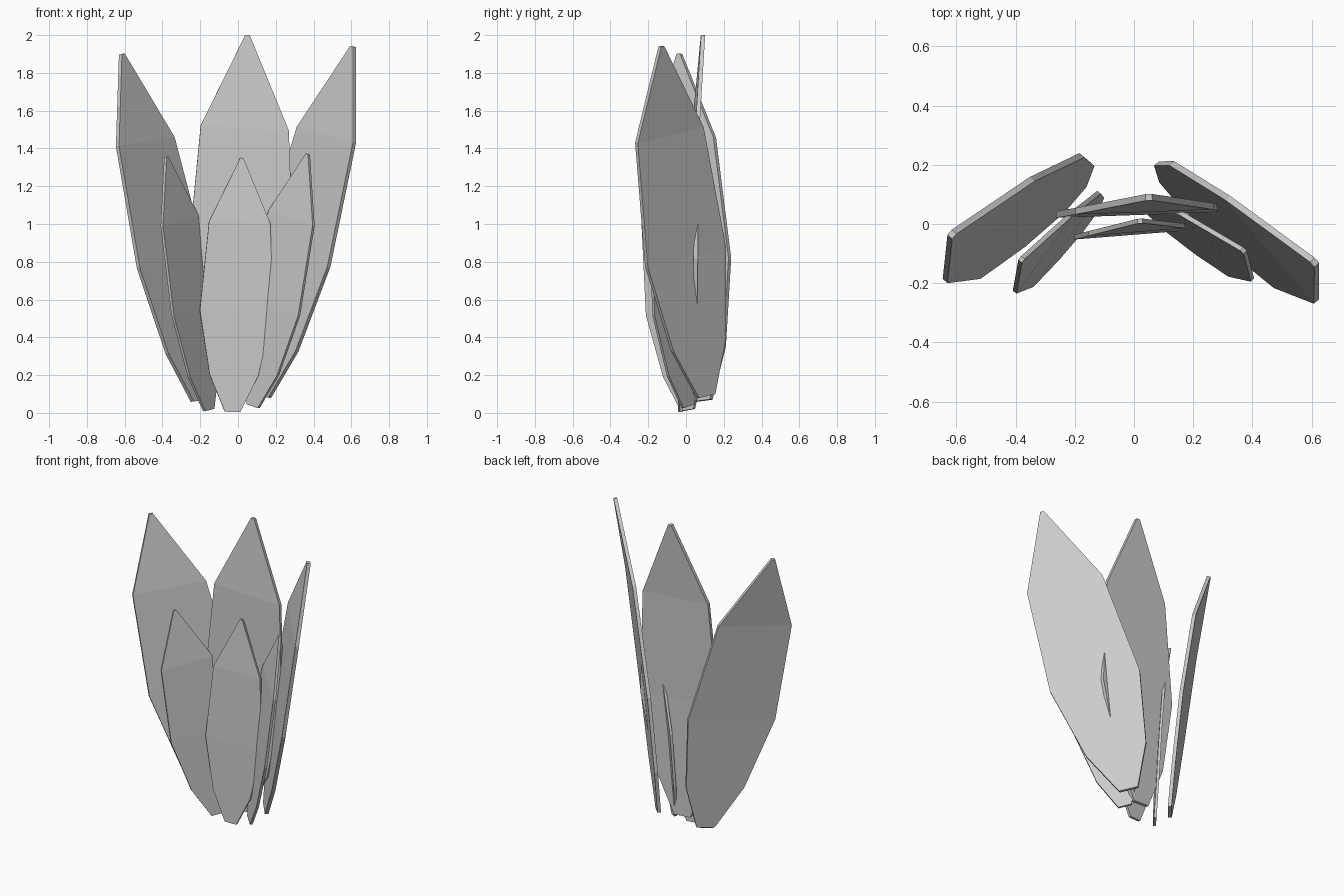
import bpy
from mathutils import Vector

if "Cube" in bpy.data.objects:
    bpy.data.objects.remove(bpy.data.objects["Cube"])

# Leaf profile as fractions of its length: (position, half width, inward bend)
ROWS = [(0.0, 0.030, 0.0), (0.145, 0.096, 0.004), (0.395, 0.144, 0.011),
        (0.745, 0.121, 0.014), (1.0, 0.006, 0.0)]


def leaf(name, base, tip, side, thickness):
    """Flat low-poly blade from base to tip, slightly flared backwards."""
    base, tip = Vector(base), Vector(tip)
    side = Vector(side).normalized()
    axis = tip - base
    length = axis.length
    inward = side.cross(axis).normalized()
    if inward.y > 0:
        inward.negate()
    verts = []
    for t, half, bend in ROWS:
        centre = base + axis * t + inward * bend * length
        verts += [centre - side * half * length, centre + side * half * length]
    faces = [(i, i + 1, i + 3, i + 2) for i in range(0, len(verts) - 2, 2)]
    mesh = bpy.data.meshes.new(name)
    mesh.from_pydata(verts, [], faces)
    obj = bpy.data.objects.new(name, mesh)
    bpy.context.collection.objects.link(obj)
    mod = obj.modifiers.new("thickness", 'SOLIDIFY')
    mod.thickness = thickness
    mod.offset = 0
    return obj


# Tall back leaves
leaf("tall_leaf_centre", (-0.01, 0.045, 0.07), (0.05, 0.09, 2.0), (1, 0.035, -0.06), 0.022)
leaf("tall_leaf_left", (-0.205, 0.09, 0.065), (-0.615, -0.035, 1.9), (0.65, 0.76, 0.10), 0.022)
leaf("tall_leaf_right", (0.13, 0.105, 0.09), (0.61, -0.13, 1.94), (0.64, -0.75, -0.18), 0.022)

# Short front leaves
leaf("short_leaf_centre", (-0.03, -0.03, 0.005), (0.02, 0.01, 1.35), (1, 0.08, -0.04), 0.016)
leaf("short_leaf_left", (-0.155, 0.01, 0.015), (-0.38, -0.12, 1.355), (0.58, 0.80, 0.15), 0.016)
leaf("short_leaf_right", (0.08, 0.01, 0.035), (0.37, -0.09, 1.37), (0.70, -0.66, -0.24), 0.016)
